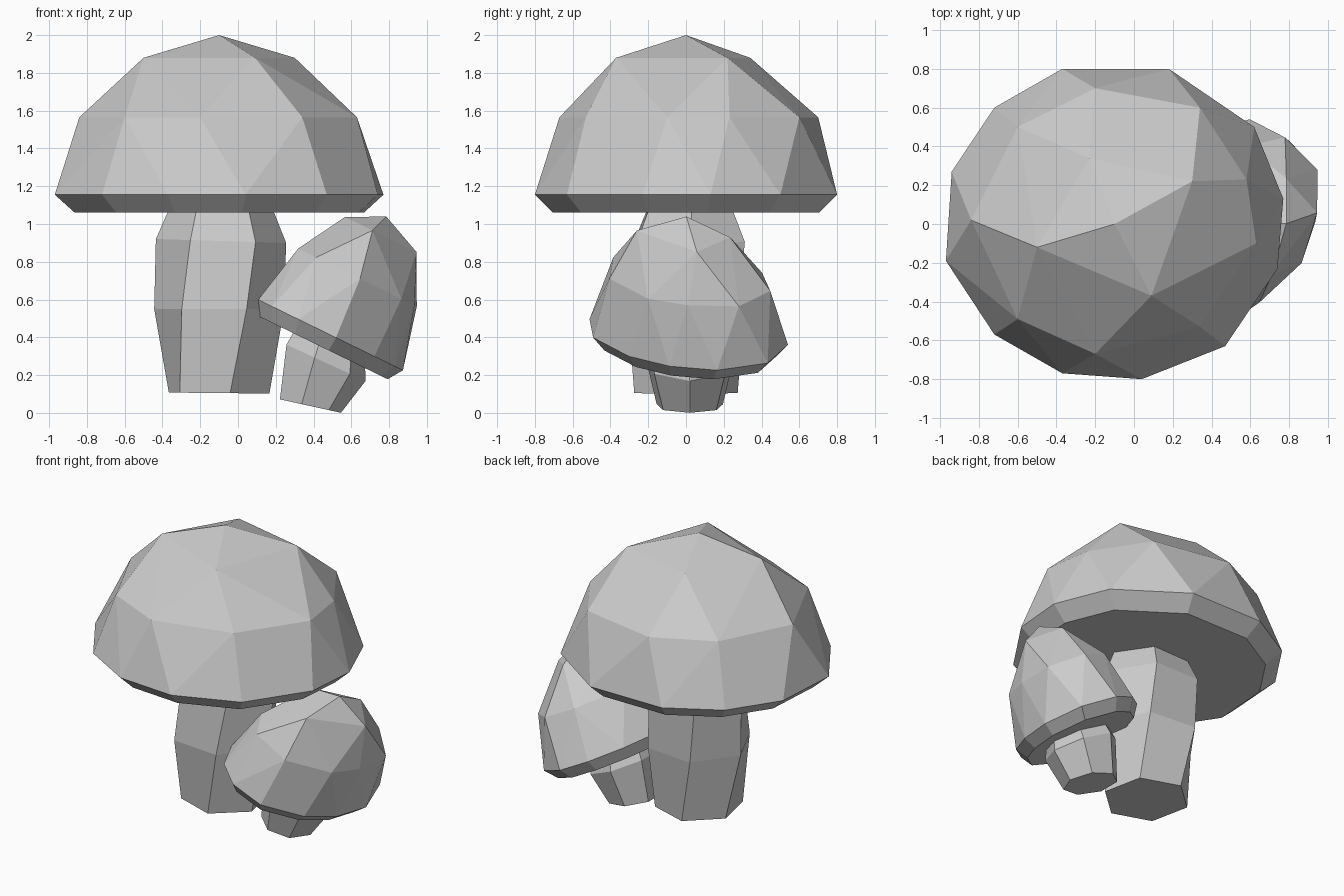
import bpy, bmesh
from math import radians, cos, sin, tau
from mathutils import Matrix

if "Cube" in bpy.data.objects:
    bpy.data.objects.remove(bpy.data.objects["Cube"])


def finish(name, bm):
    bmesh.ops.recalc_face_normals(bm, faces=bm.faces)
    mesh = bpy.data.meshes.new(name)
    bm.to_mesh(mesh)
    bm.free()
    bpy.context.collection.objects.link(bpy.data.objects.new(name, mesh))


# Cap outline rings seen from above, relative to the cap axis
CROWN = [(0.18, -0.37), (-0.41, -0.12), (0.39, 0.22), (-0.14, 0.34)]
SHOULDER = [(0.43, 0.60), (-0.11, 0.70), (-0.51, 0.50), (-0.75, 0.02), (-0.51, -0.49),
            (-0.11, -0.67), (0.43, -0.53), (0.72, -0.10), (0.67, 0.23)]
RIM = [(-0.85, 0.27), (-0.63, 0.60), (-0.28, 0.80), (0.27, 0.80), (0.71, 0.50), (0.86, 0.13),
       (0.83, -0.23), (0.56, -0.63), (0.13, -0.80), (-0.28, -0.77), (-0.63, -0.57), (-0.88, -0.19)]
LIP = [(x * 0.88, y * 0.88) for x, y in RIM]


def cap(name, matrix):
    """Faceted convex dome with a short undercut rim and flat underside."""
    bm = bmesh.new()
    bm.verts.new((-0.01, 0, 0.845))
    for ring, z in ((CROWN, 0.725), (SHOULDER, 0.41), (RIM, 0), (LIP, -0.095)):
        for x, y in ring:
            bm.verts.new((x, y, z))
    bmesh.ops.convex_hull(bm, input=bm.verts)
    loose = [v for v in bm.verts if not v.link_faces]
    bmesh.ops.delete(bm, geom=loose, context='VERTS')
    bmesh.ops.dissolve_limit(bm, angle_limit=radians(1), verts=bm.verts, edges=bm.edges)
    bm.transform(matrix)
    finish(name, bm)


def stalk(name, rings, sides):
    """Loft rings of (centre, radius x, radius y, slope along x, turn in degrees)."""
    bm = bmesh.new()
    loops = []
    for (cx, cy, cz), rx, ry, slope, turn in rings:
        loop = []
        for i in range(sides):
            a = tau * i / sides + radians(turn)
            dx = rx * cos(a)
            loop.append(bm.verts.new((cx + dx, cy + ry * sin(a), cz + slope * dx)))
        loops.append(loop)
    for lo, hi in zip(loops, loops[1:]):
        for i in range(sides):
            j = (i + 1) % sides
            bm.faces.new((lo[i], lo[j], hi[j], hi[i]))
    bm.faces.new(loops[0][::-1])
    bm.faces.new(loops[-1])
    finish(name, bm)


# Large mushroom, its six-sided stalk slightly twisted
cap("large_cap", Matrix.Translation((-0.09, 0, 1.155)))
stalk("large_stalk", [((-0.10, 0.0, 0.105), 0.28, 0.28, -0.01, -78),
                      ((-0.10, 0.0, 0.55), 0.345, 0.34, 0, -65),
                      ((-0.09, 0.02, 0.91), 0.345, 0.33, -0.03, -58),
                      ((-0.09, 0.02, 1.09), 0.27, 0.25, 0, -58)], 6)

# Small leaning mushroom, its oval cap turned to the diagonal
cap("small_cap", Matrix.Translation((0.485, 0.0, 0.415))
    @ Matrix.Rotation(radians(26), 4, 'Y') @ Matrix.Rotation(radians(-26), 4, 'Z')
    @ Matrix.Diagonal((0.445, 0.675, 0.82, 1)))
stalk("small_stalk", [((0.375, 0.02, 0.038), 0.17, 0.18, -0.22, 0),
                      ((0.455, 0.02, 0.27), 0.22, 0.24, -0.46, 0),
                      ((0.50, 0.01, 0.45), 0.17, 0.18, -0.46, 0)], 7)
